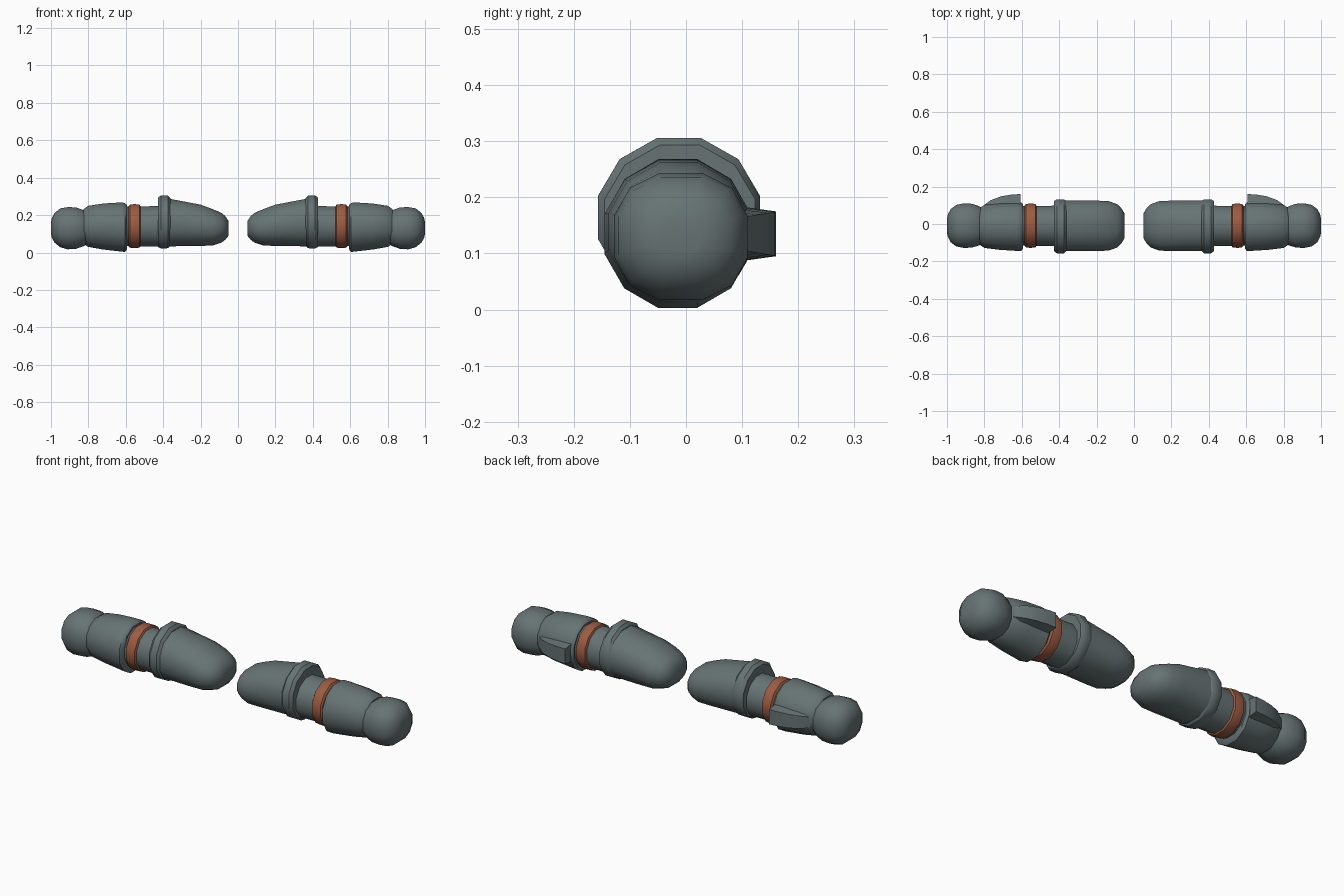
import bpy, bmesh, math

def material(name, rgb):
    m = bpy.data.materials.new(name)
    m.diffuse_color = (*rgb, 1)
    return m

GREY = material("slate grey", (0.135, 0.172, 0.175))
BROWN = material("copper brown", (0.33, 0.105, 0.055))
SIDES = 12

def finish(bm, name, mat, angle):
    """Store the mesh, shade it and mirror it to the other arm."""
    bmesh.ops.recalc_face_normals(bm, faces=bm.faces)
    me = bpy.data.meshes.new(name)
    bm.to_mesh(me)
    bm.free()
    me.materials.append(mat)
    ob = bpy.data.objects.new(name, me)
    bpy.context.collection.objects.link(ob)
    bpy.ops.object.select_all(action='DESELECT')
    ob.select_set(True)
    bpy.context.view_layer.objects.active = ob
    bpy.ops.object.shade_smooth_by_angle(angle=math.radians(angle))
    ob.modifiers.new("other_arm", 'MIRROR').use_mirror_merge = False
    return ob

def skin(bm, loops):
    rows = [[bm.verts.new(p) for p in loop] for loop in loops]
    n = len(rows[0])
    for a, b in zip(rows, rows[1:]):
        for i in range(n):
            bm.faces.new((a[i], a[(i + 1) % n], b[(i + 1) % n], b[i]))
    bm.faces.new(rows[0])
    bm.faces.new(rows[-1])

def loft(name, mat, rings, power=1.0, angle=40):
    """Rings along x: (x, z bottom, z top, y front, y back)."""
    def unit(v):
        return math.copysign(abs(v) ** power, v)
    top = unit(math.cos(math.radians(15)))
    loops = []
    for x, z0, z1, y0, y1 in rings:
        loop = []
        for i in range(SIDES):
            t = math.radians(15 + 360 / SIDES * i)
            loop.append((x, (y0 + y1) / 2 + (y1 - y0) / 2 * unit(math.cos(t)) / top,
                         (z0 + z1) / 2 + (z1 - z0) / 2 * unit(math.sin(t)) / top))
        loops.append(loop)
    bm = bmesh.new()
    skin(bm, loops)
    return finish(bm, name, mat, angle)

# Tapered forearm with a rounded inner end
loft("forearm", GREY, [
    (0.05, 0.09, 0.168, -0.075, 0.055), (0.068, 0.068, 0.195, -0.105, 0.085),
    (0.09, 0.052, 0.213, -0.126, 0.106), (0.135, 0.038, 0.232, -0.142, 0.122),
    (0.20, 0.035, 0.256, -0.145, 0.125), (0.29, 0.034, 0.273, -0.145, 0.125),
    (0.38, 0.033, 0.290, -0.145, 0.125)], power=0.92, angle=45)

# Raised hard-edged cuff at the elbow
loft("elbow_cuff", GREY, [
    (0.362, 0.034, 0.29, -0.145, 0.125), (0.375, 0.023, 0.306, -0.157, 0.132),
    (0.412, 0.022, 0.306, -0.157, 0.132), (0.428, 0.03, 0.293, -0.145, 0.123)], angle=31)

# Narrow section between cuff and sleeve
loft("elbow_neck", GREY, [
    (0.41, 0.032, 0.248, -0.118, 0.098), (0.62, 0.034, 0.246, -0.115, 0.095)])

# Coloured arm band
loft("arm_band", BROWN, [
    (0.520, 0.036, 0.244, -0.114, 0.094), (0.527, 0.026, 0.256, -0.125, 0.107),
    (0.553, 0.023, 0.259, -0.128, 0.110), (0.578, 0.026, 0.256, -0.125, 0.107),
    (0.587, 0.036, 0.244, -0.114, 0.094)], angle=35)

# Upper arm sleeve with a bevelled lip
loft("upper_arm", GREY, [
    (0.593, 0.018, 0.254, -0.130, 0.104), (0.604, 0.003, 0.264, -0.145, 0.115),
    (0.622, 0.005, 0.268, -0.144, 0.115), (0.72, 0.016, 0.262, -0.138, 0.112),
    (0.80, 0.030, 0.250, -0.128, 0.102), (0.826, 0.045, 0.232, -0.110, 0.085)], angle=38)

# Rounded shoulder ball
loft("shoulder", GREY, [
    (0.79, 0.055, 0.205, -0.095, 0.07), (0.825, 0.034, 0.226, -0.113, 0.094),
    (0.865, 0.020, 0.241, -0.126, 0.108), (0.91, 0.017, 0.243, -0.128, 0.110),
    (0.95, 0.028, 0.236, -0.120, 0.102), (0.98, 0.052, 0.212, -0.098, 0.080),
    (0.995, 0.078, 0.186, -0.070, 0.052), (1.0, 0.10, 0.162, -0.045, 0.027)],
    power=0.85, angle=50)

# Wedge-shaped fin on the back of the sleeve
bm = bmesh.new()
loops = []
for x, y, half in [(0.606, 0.160, 0.040), (0.65, 0.158, 0.039), (0.71, 0.148, 0.037),
                   (0.765, 0.128, 0.034), (0.81, 0.095, 0.028)]:
    loops.append([(x, 0.06, 0.135 - half - 0.014), (x, y, 0.135 - half),
                  (x, y, 0.135 + half), (x, 0.06, 0.135 + half + 0.014)])
skin(bm, loops)
finish(bm, "back_fin", GREY, 30)
